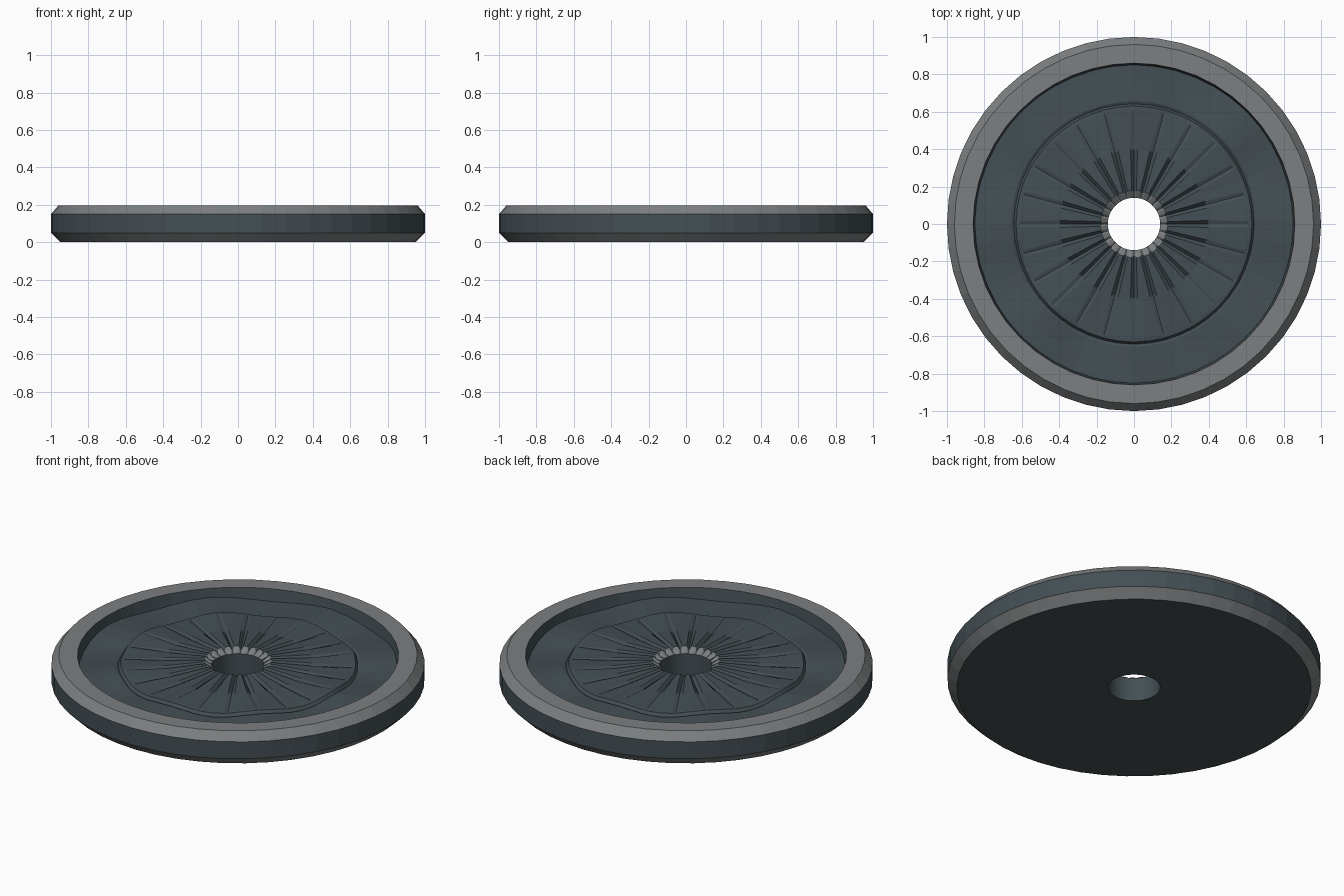
import bpy
from math import sin, cos, pi, tau

default = bpy.data.objects.get("Cube")
if default:
    bpy.data.objects.remove(default, do_unlink=True)


def make_material(name, rgb):
    mat = bpy.data.materials.new(name)
    mat.use_nodes = True
    colour = (*rgb, 1)
    mat.diffuse_color = colour
    mat.node_tree.nodes["Principled BSDF"].inputs["Base Color"].default_value = colour
    return mat


MATERIALS = [make_material("dark slate", (0.058, 0.078, 0.088)),
             make_material("mid grey", (0.2, 0.21, 0.215))]
SLATE, GREY = 0, 1


def lathe(name, profile, segments, point):
    """Skin rings of points; each ring's third value colours the band after it."""
    verts = [point(r, z, i) for r, z, _ in profile for i in range(segments)]
    faces, colours = [], []
    for k in range(len(profile) - 1):
        for i in range(segments):
            j = (i + 1) % segments
            a, b = k * segments, (k + 1) * segments
            faces.append((a + i, a + j, b + j, b + i))
            colours.append(profile[k][2])
    mesh = bpy.data.meshes.new(name)
    mesh.from_pydata(verts, [], faces)
    for mat in MATERIALS:
        mesh.materials.append(mat)
    for face, colour in zip(mesh.polygons, colours):
        face.material_index = colour
    obj = bpy.data.objects.new(name, mesh)
    bpy.context.collection.objects.link(obj)
    return obj


# Outer rim with bevelled edges and a flat underside
RIM_SIDES = 48


def rim_point(r, z, i):
    a = tau * i / RIM_SIDES
    return r * cos(a), r * sin(a), z


lathe("outer_rim", [
    (0.14, 0.0, SLATE), (0.95, 0.0, GREY), (1.0, 0.05, SLATE),
    (1.0, 0.15, GREY), (0.96, 0.197, GREY), (0.86, 0.197, SLATE),
    (0.845, 0.1, SLATE)], RIM_SIDES, rim_point)

# Recessed face: wavy outer band, grooved fan and hub collar
SPOKES, WAVES = 24, 8
HUB, FAN_EDGE = 0.18, 0.61


def face_point(r, z, i):
    spoke, part = divmod(i, 4)
    # Grooves are widest and deepest at the hub, fading out at the fan edge
    fade = max(0, min(1, (FAN_EDGE - r) / (FAN_EDGE - HUB)))
    half_width = 0.025 + 0.045 * fade
    offset = (0, half_width, pi / SPOKES, tau / SPOKES - half_width)[part]
    a = tau * spoke / SPOKES + offset
    if r >= HUB and part == 0:
        z -= 0.022 * fade
        r -= 0.012 * fade
    # Waves grow from the fan to the rim
    z += 0.01 * max(0, min(1, (r - 0.4) / 0.2)) * cos(WAVES * a)
    return r * cos(a), r * sin(a), z


lathe("recessed_face", [
    (0.85, 0.137, SLATE), (0.75, 0.138, SLATE), (0.655, 0.14, SLATE),
    (0.642, 0.134, SLATE), (0.63, 0.151, SLATE), (FAN_EDGE, 0.153, SLATE),
    (0.4, 0.158, SLATE), (HUB, 0.167, GREY), (0.14, 0.14, SLATE),
    (0.14, 0.0, SLATE)], SPOKES * 4, face_point)
